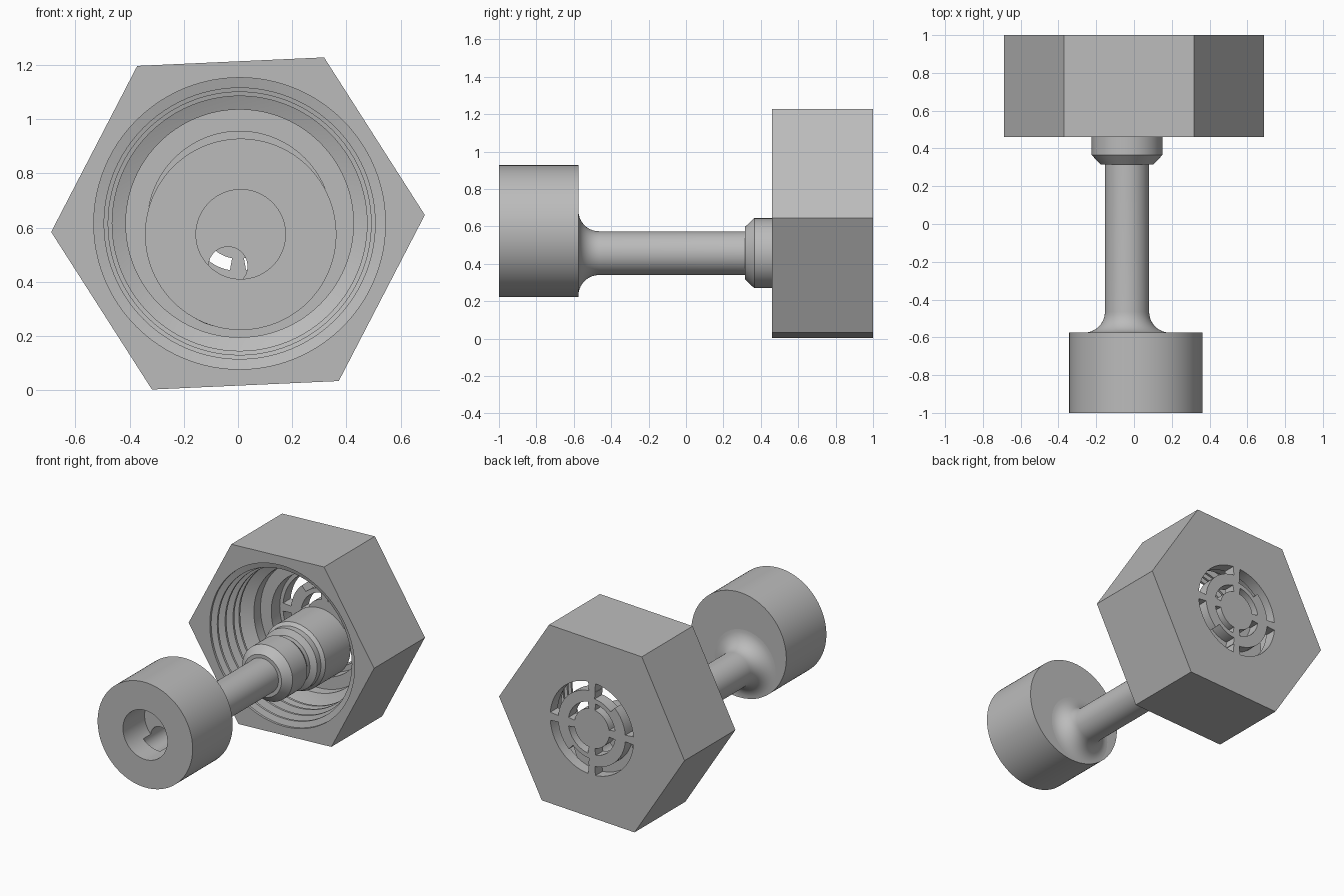
import bpy, bmesh
from math import cos, sin, pi, radians, asin

if "Cube" in bpy.data.objects:
    bpy.data.objects.remove(bpy.data.objects["Cube"])

grey = bpy.data.materials.new("plain grey")
grey.use_nodes = True
colour = (0.5, 0.5, 0.5, 1)
grey.diffuse_color = colour
grey.node_tree.nodes["Principled BSDF"].inputs["Base Color"].default_value = colour


def finish(bm, name):
    bmesh.ops.recalc_face_normals(bm, faces=bm.faces)
    mesh = bpy.data.meshes.new(name)
    bm.to_mesh(mesh)
    bm.free()
    mesh.materials.append(grey)
    obj = bpy.data.objects.new(name, mesh)
    bpy.context.collection.objects.link(obj)
    return obj


def lathe(name, profile, cx, cz, sides=96, turn=0):
    """Capped solid of revolution about a front-to-back axis; profile is (y, radius)."""
    bm = bmesh.new()
    angles = [turn + 2 * pi * i / sides for i in range(sides)]
    rings = [[bm.verts.new((cx + r * cos(a), y, cz + r * sin(a))) for a in angles]
             for y, r in profile]
    for low, high in zip(rings, rings[1:]):
        for i in range(sides):
            j = (i + 1) % sides
            bm.faces.new((low[i], low[j], high[j], high[i]))
    bm.faces.new(rings[0])
    bm.faces.new(rings[-1])
    return finish(bm, name)


def arc_slot(inner, outer, start, end, steps=14):
    """Curved bar used to cut one opening of the grille."""
    bm = bmesh.new()
    angles = [start + (end - start) * i / steps for i in range(steps + 1)]
    outline = [(outer, a) for a in angles] + [(inner, a) for a in reversed(angles)]
    face = bm.faces.new([bm.verts.new((r * cos(a), 0.85, CAP_Z + r * sin(a)))
                         for r, a in outline])
    moved = bmesh.ops.extrude_face_region(bm, geom=[face])["geom"]
    bmesh.ops.translate(bm, vec=(0, 0.25, 0),
                        verts=[v for v in moved if isinstance(v, bmesh.types.BMVert)])
    return finish(bm, "slot_cutter")


def cut(target, cutters):
    bpy.context.view_layer.objects.active = target
    for cutter in cutters:
        cutter.hide_render = True
        mod = target.modifiers.new("cut", "BOOLEAN")
        mod.operation = "DIFFERENCE"
        mod.solver = "EXACT"
        mod.object = cutter
        bpy.ops.object.modifier_apply(modifier=mod.name)


CAP_Z = 0.615
STEM = (-0.037, 0.457)
DISC = (0.01, 0.575)

# Hexagonal cap with a threaded, stepped cavity
cap = lathe("hex_cap", [(0.46, 0.69), (1.0, 0.69)], 0, CAP_Z, 6, radians(2.6))
cavity_profile = [(0.40, 0.538), (0.475, 0.538)]
for i, crest in enumerate((0.50, 0.485, 0.47, 0.47)):
    y = 0.485 + 0.062 * i
    cavity_profile += [(y, crest), (y + 0.015, crest),
                       (y + 0.03, crest + 0.05), (y + 0.045, crest + 0.05)]
cavity_profile += [(0.74, 0.47), (0.76, 0.42), (0.83, 0.42), (0.83, 0.34), (0.92, 0.34)]
cavity = lathe("cavity_cutter", cavity_profile, 0.006, CAP_Z)

# Grille: two rings of quarter slots, two of them widened
slots = []
for quarter in range(4):
    for inner, outer in ((0.13, 0.175), (0.25, 0.31)):
        gap = asin(0.022 / inner)
        start = quarter * pi / 2
        slots.append(arc_slot(inner, outer, start + gap, start + pi / 2 - gap))
for start in (pi / 2, 3 * pi / 2):
    slots.append(arc_slot(0.205, 0.28, start + 0.1, start + 0.75))
cut(cap, [cavity] + slots)

# Round end disc
disc = lathe("end_disc", [(-1.0, 0.353), (-0.575, 0.353)], *DISC)

# Stem with a flared root, chamfered collar and inner hub
stem_profile = [(-0.6, 0.225)]
for i in range(11):
    a = pi / 2 * i / 10
    stem_profile.append((-0.465 - 0.11 * cos(a), 0.227 - 0.11 * sin(a)))
stem_profile += [(0.315, 0.117), (0.315, 0.14), (0.365, 0.187), (0.52, 0.187),
                 (0.55, 0.165), (0.58, 0.165), (0.60, 0.205), (0.64, 0.205),
                 (0.66, 0.225), (0.925, 0.225)]
stem = lathe("stem", stem_profile, *STEM)

# Bores
socket = lathe("socket_cutter", [(-1.1, 0.165), (-0.77, 0.165)], *DISC)
bore = lathe("bore_cutter", [(-0.85, 0.072), (1.05, 0.072)], *STEM, sides=48)
cut(disc, [socket, bore])
cut(stem, [bore])

for cutter in [cavity, socket, bore] + slots:
    bpy.data.objects.remove(cutter)

# Smooth round surfaces, crisp edges
bpy.ops.object.select_all(action="DESELECT")
for obj in (cap, disc, stem):
    obj.select_set(True)
bpy.context.view_layer.objects.active = cap
bpy.ops.object.shade_smooth_by_angle(angle=radians(30))
